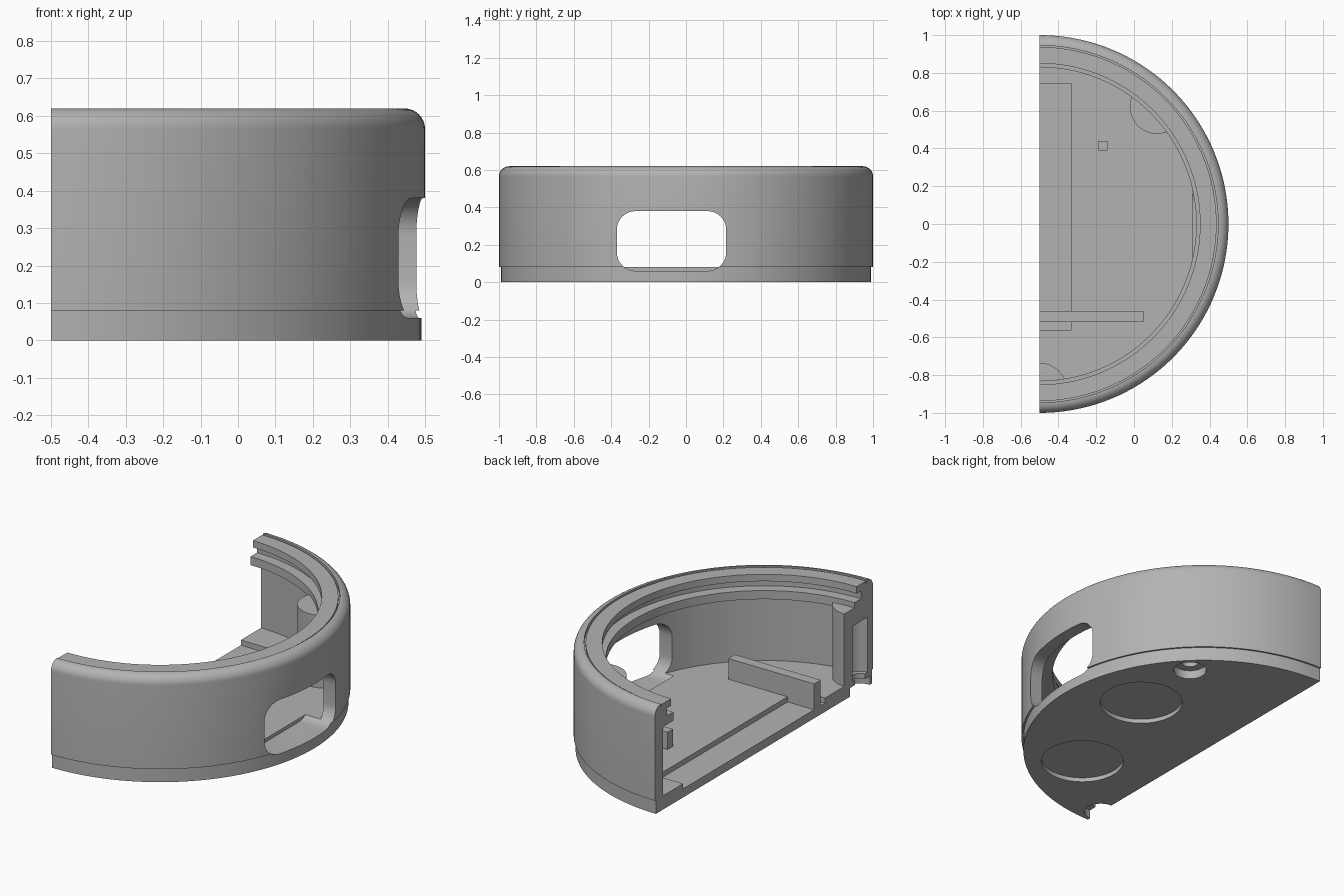
import bpy, bmesh, math

cube = bpy.data.objects.get("Cube")
if cube:
    bpy.data.objects.remove(cube, do_unlink=True)

CUT_X = -0.5          # flat cut plane, also the axis of the round wall
FLOOR = 0.08
STEPS = 72

grey = bpy.data.materials.new("plain grey")
grey.use_nodes = True
grey.diffuse_color = (0.45, 0.45, 0.45, 1)
grey.node_tree.nodes["Principled BSDF"].inputs["Base Color"].default_value = (0.45, 0.45, 0.45, 1)


def finish(name, bm):
    bmesh.ops.remove_doubles(bm, verts=bm.verts, dist=1e-5)
    bmesh.ops.recalc_face_normals(bm, faces=bm.faces)
    mesh = bpy.data.meshes.new(name)
    bm.to_mesh(mesh)
    bm.free()
    mesh.materials.append(grey)
    ob = bpy.data.objects.new(name, mesh)
    bpy.context.collection.objects.link(ob)
    return ob


def loft(name, rings):
    """Solid through a row of closed rings, capped at both ends."""
    bm = bmesh.new()
    rows = [[bm.verts.new(p) for p in ring] for ring in rings]
    n = len(rows[0])
    for a, b in zip(rows, rows[1:]):
        for i in range(n):
            j = (i + 1) % n
            bm.faces.new((a[i], a[j], b[j], b[i]))
    bm.faces.new(rows[0])
    bm.faces.new(rows[-1])
    return finish(name, bm)


def prism(name, points, low, high):
    return loft(name, [[(x, y, z) for x, y in points] for z in (low, high)])


def box(name, x0, x1, y0, y1, z0, z1):
    return prism(name, [(x0, y0), (x1, y0), (x1, y1), (x0, y1)], z0, z1)


def circle(cx, cy, r, n=40):
    return [(cx + r * math.cos(math.tau * i / n), cy + r * math.sin(math.tau * i / n))
            for i in range(n)]


def half_angles():
    return [math.pi * (i / STEPS - 0.5) for i in range(STEPS + 1)]


def inside_wall(p, limit=0.96):
    """Keep a point on the solid side of the cut and inside the outer wall."""
    dx, dy = max(p[0] - CUT_X, 0), p[1]
    k = min(1, limit / math.hypot(dx, dy))
    return (CUT_X + dx * k, dy * k)


def boolean(ob, tool, operation):
    mod = ob.modifiers.new("cut", 'BOOLEAN')
    mod.operation, mod.object, mod.solver = operation, tool, 'EXACT'
    bpy.context.view_layer.objects.active = ob
    bpy.ops.object.modifier_apply(modifier=mod.name)
    bpy.data.objects.remove(tool, do_unlink=True)


# Round wall: one profile with a rounded rim and two inner lips, swept half a turn
rim = [(0.945 + 0.055 * math.cos(a), 0.565 + 0.055 * math.sin(a))
       for a in (math.pi / 2 * i / 8 for i in range(9))]
profile = [(0.925, FLOOR), (1.0, FLOOR)] + rim + [
    (0.945, 0.6), (0.937, 0.6), (0.937, 0.615), (0.85, 0.615), (0.85, 0.575),
    (0.89, 0.575), (0.89, 0.53), (0.83, 0.53), (0.83, 0.48), (0.925, 0.48)]
wall = loft("outer_wall", [
    [(CUT_X + r * math.cos(a), r * math.sin(a), z) for r, z in profile]
    for a in half_angles()])

# Base plate
base = prism("base_plate", [(CUT_X + 0.99 * math.cos(a), 0.99 * math.sin(a))
                            for a in half_angles()], 0, FLOOR)

# Screw posts joined to the wall, with blind holes and counterbores below
for angle in (-90, 45):
    a = math.radians(angle)
    cx, cy = CUT_X + 0.88 * math.cos(a), 0.88 * math.sin(a)
    post = prism("screw_post", [inside_wall(p) for p in circle(cx, cy, 0.145)], FLOOR, 0.5)
    boolean(wall, post, 'UNION')
    boolean(wall, prism("post_hole", circle(cx, cy, 0.07), 0.02, 0.4), 'DIFFERENCE')
    boolean(base, prism("screw_hole", circle(cx, cy, 0.045), -0.1, 0.2), 'DIFFERENCE')
    boolean(base, prism("counterbore", circle(cx, cy, 0.09), -0.1, 0.05), 'DIFFERENCE')

# Round foot recesses under the base
for cx, cy in ((0.10, 0.18), (-0.066, -0.52)):
    boolean(base, prism("foot_recess", circle(cx, cy, 0.225, 56), -0.1, 0.025), 'DIFFERENCE')

# Shallow rectangular recess in the floor along the cut
boolean(base, box("floor_recess", -0.7, -0.33, -0.56, 0.74, 0.05, 0.2), 'DIFFERENCE')

# Rounded side opening through the wall and the edge of the base
r = 0.1
outline = []
for k, (y, z) in enumerate(((0.215 - r, 0.38 - r), (-0.37 + r, 0.38 - r),
                            (-0.37 + r, 0.06 + r), (0.215 - r, 0.06 + r))):
    for i in range(9):
        a = math.pi / 2 * (k + i / 8)
        outline.append((y + r * math.cos(a), z + r * math.sin(a)))
for part in (wall, base):
    opening = loft("opening", [[(x, y, z) for y, z in outline] for x in (0.31, 0.7)])
    boolean(part, opening, 'DIFFERENCE')

# Rib and small peg standing on the floor
rib = box("floor_rib", CUT_X, 0.05, -0.52, -0.46, 0.05, 0.2)
peg = box("floor_peg", -0.19, -0.14, 0.39, 0.44, 0.07, 0.18)

# Smooth the round surfaces, keep the corners crisp
bpy.ops.object.select_all(action='DESELECT')
for ob in (wall, base):
    ob.select_set(True)
bpy.context.view_layer.objects.active = wall
bpy.ops.object.shade_smooth_by_angle(angle=math.radians(25))
